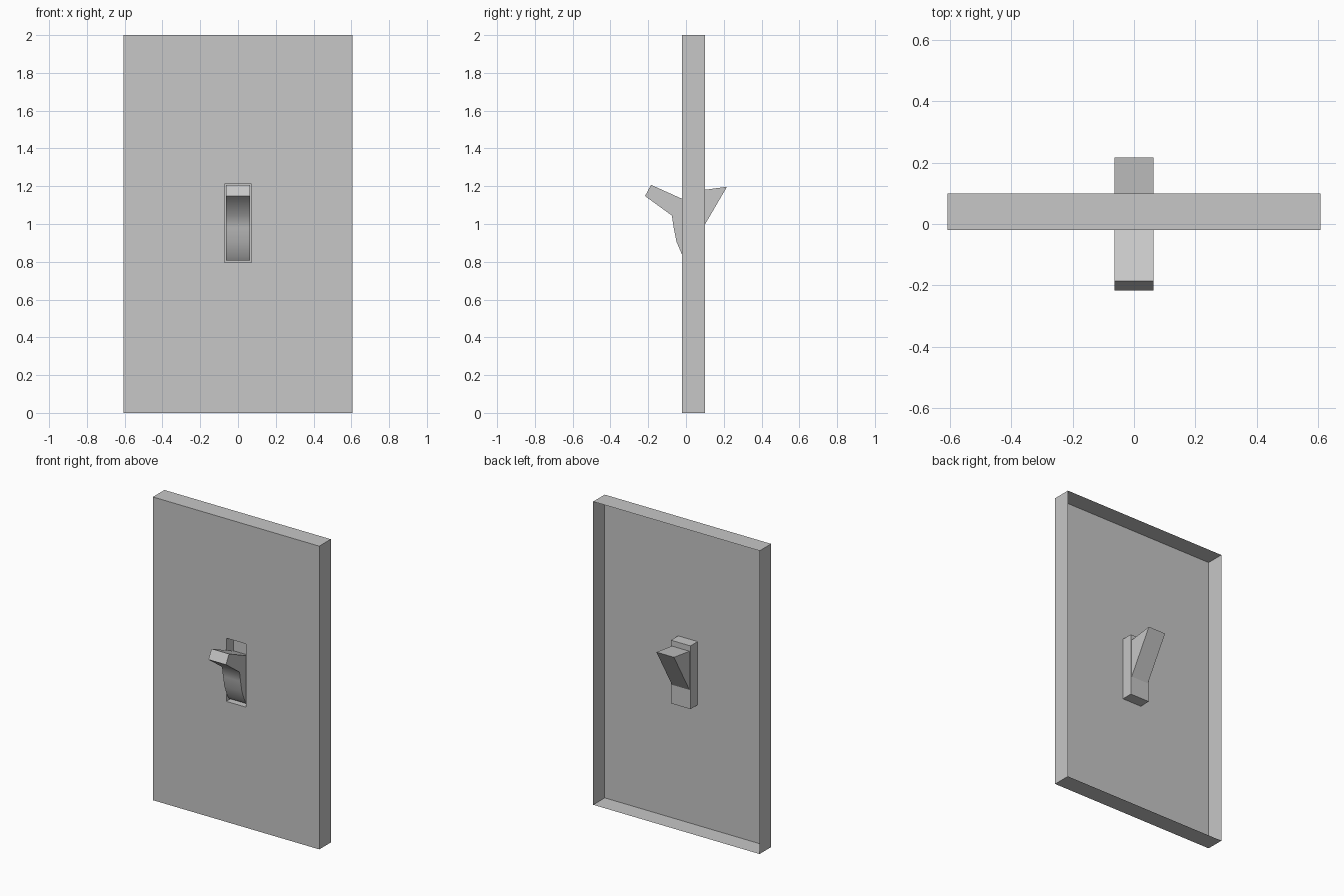
import bpy
import math

cube = bpy.data.objects.get("Cube")
if cube:
    bpy.data.objects.remove(cube, do_unlink=True)

grey = bpy.data.materials.new("light_grey_plastic")
grey.use_nodes = True
grey.diffuse_color = (0.57, 0.57, 0.57, 1)
grey.node_tree.nodes["Principled BSDF"].inputs["Base Color"].default_value = grey.diffuse_color


def make_object(name, verts, faces):
    mesh = bpy.data.meshes.new(name)
    mesh.from_pydata(verts, [], faces)
    mesh.materials.append(grey)
    obj = bpy.data.objects.new(name, mesh)
    bpy.context.collection.objects.link(obj)
    return obj


def nested_shell(name, loops):
    """Bridge successive rectangles (half width, bottom, top, y) and cap the last."""
    verts, faces = [], []
    for w, z0, z1, y in loops:
        verts += [(-w, y, z0), (w, y, z0), (w, y, z1), (-w, y, z1)]
    for k in range(len(loops) - 1):
        a, b = 4 * k, 4 * k + 4
        for i in range(4):
            j = (i + 1) % 4
            faces.append((a + i, a + j, b + j, b + i))
    last = len(verts) - 4
    faces.append(tuple(range(last, last + 4)))
    return make_object(name, verts, faces)


def side_prism(name, profile, half_width):
    """Extrude a (y, z) outline, counter-clockwise seen from +x, across x."""
    n = len(profile)
    verts = [(s * half_width, y, z) for s in (-1, 1) for y, z in profile]
    faces = [tuple(reversed(range(n))), tuple(range(n, 2 * n))]
    for i in range(n):
        j = (i + 1) % n
        faces.append((i, j, n + j, n + i))
    return make_object(name, verts, faces)


FRONT, RIM, POCKET = -0.02, 0.10, 0.055

# Open-backed wall plate with the lever pocket pressed into its face
nested_shell("wall_plate", [
    (0.607, 0.0, 2.0, RIM),
    (0.607, 0.0, 2.0, FRONT),
    (0.071, 0.795, 1.212, FRONT),
    (0.071, 0.795, 1.212, POCKET),
])

# Front toggle with its curved lower side
toggle = side_prism("toggle_lever", [
    (-0.185, 1.207), (-0.217, 1.148), (-0.075, 1.045), (-0.065, 0.98),
    (-0.05, 0.905), (-0.02, 0.835), (0.0, 0.808), (POCKET, 0.808),
    (POCKET, 1.10), (-0.02, 1.133),
], 0.064)

# Wedge-shaped lever tail behind the pocket
tail = side_prism("lever_tail", [
    (POCKET, 0.92), (0.217, 1.197), (POCKET, 1.175),
], 0.064)

# Smooth the curved underside, keep the corners sharp
bpy.ops.object.select_all(action="DESELECT")
toggle.select_set(True)
bpy.context.view_layer.objects.active = toggle
bpy.ops.object.shade_smooth_by_angle(angle=math.radians(50))
